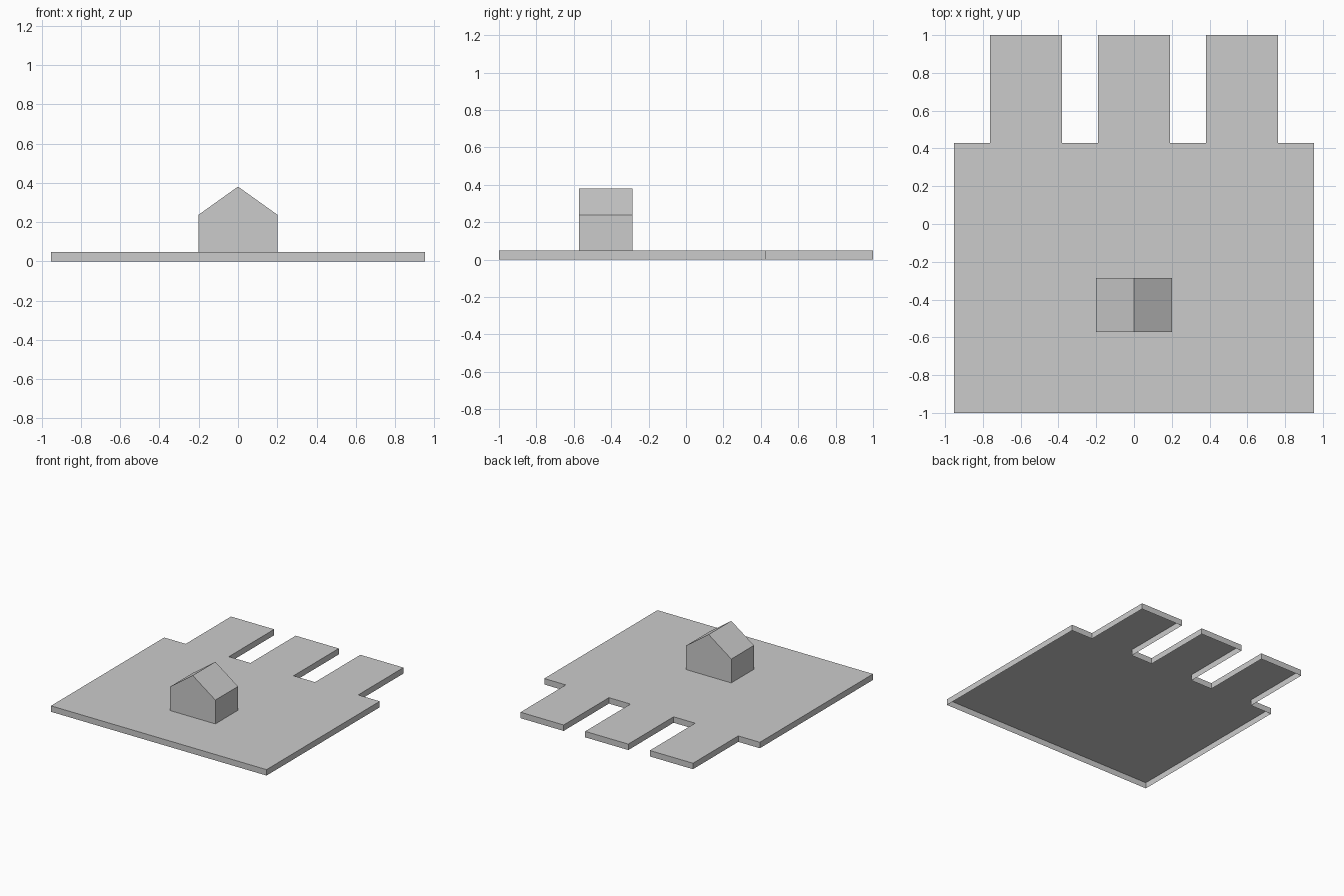
import bpy, bmesh
from mathutils import Vector

if "Cube" in bpy.data.objects:
    bpy.data.objects.remove(bpy.data.objects["Cube"])

U = 2 / 10.5  # layout module


def extrude_profile(name, points, direction, drop_faces):
    """Extrude a flat outline, then delete hidden faces chosen by drop_faces(normal)."""
    bm = bmesh.new()
    face = bm.faces.new([bm.verts.new(p) for p in points])
    ext = bmesh.ops.extrude_face_region(bm, geom=[face], use_keep_orig=True)
    moved = [g for g in ext["geom"] if isinstance(g, bmesh.types.BMVert)]
    bmesh.ops.translate(bm, verts=moved, vec=Vector(direction))
    bmesh.ops.recalc_face_normals(bm, faces=bm.faces[:])
    bm.normal_update()
    gone = [f for f in bm.faces if drop_faces(f.normal)]
    bmesh.ops.delete(bm, geom=gone, context="FACES_ONLY")
    mesh = bpy.data.meshes.new(name)
    bm.to_mesh(mesh)
    bm.free()
    obj = bpy.data.objects.new(name, mesh)
    bpy.context.collection.objects.link(obj)
    return obj


def open_below(normal):
    return normal.z < -0.9


# Base slab with three docks at the back, hollow underneath
half, back, shore = 5 * U, 1.0, 1.0 - 3 * U
outline = [(-half, -1), (half, -1), (half, shore)]
for centre in (3 * U, 0, -3 * U):
    right, left = centre + U, centre - U
    outline += [(right, shore), (right, back), (left, back), (left, shore)]
outline.append((-half, shore))
slab_top = U / 4
extrude_profile("dock_base", [(x, y, 0) for x, y in outline],
                (0, 0, slab_top), open_below)

# Small gabled house, ridge running front to back
w, eave, ridge = 0.2, 1.25 * U, 2 * U
gable = [(-w, slab_top), (w, slab_top), (w, eave), (0, ridge), (-w, eave)]
extrude_profile("house", [(x, -3 * U, z) for x, z in gable],
                (0, 1.5 * U, 0), open_below)
